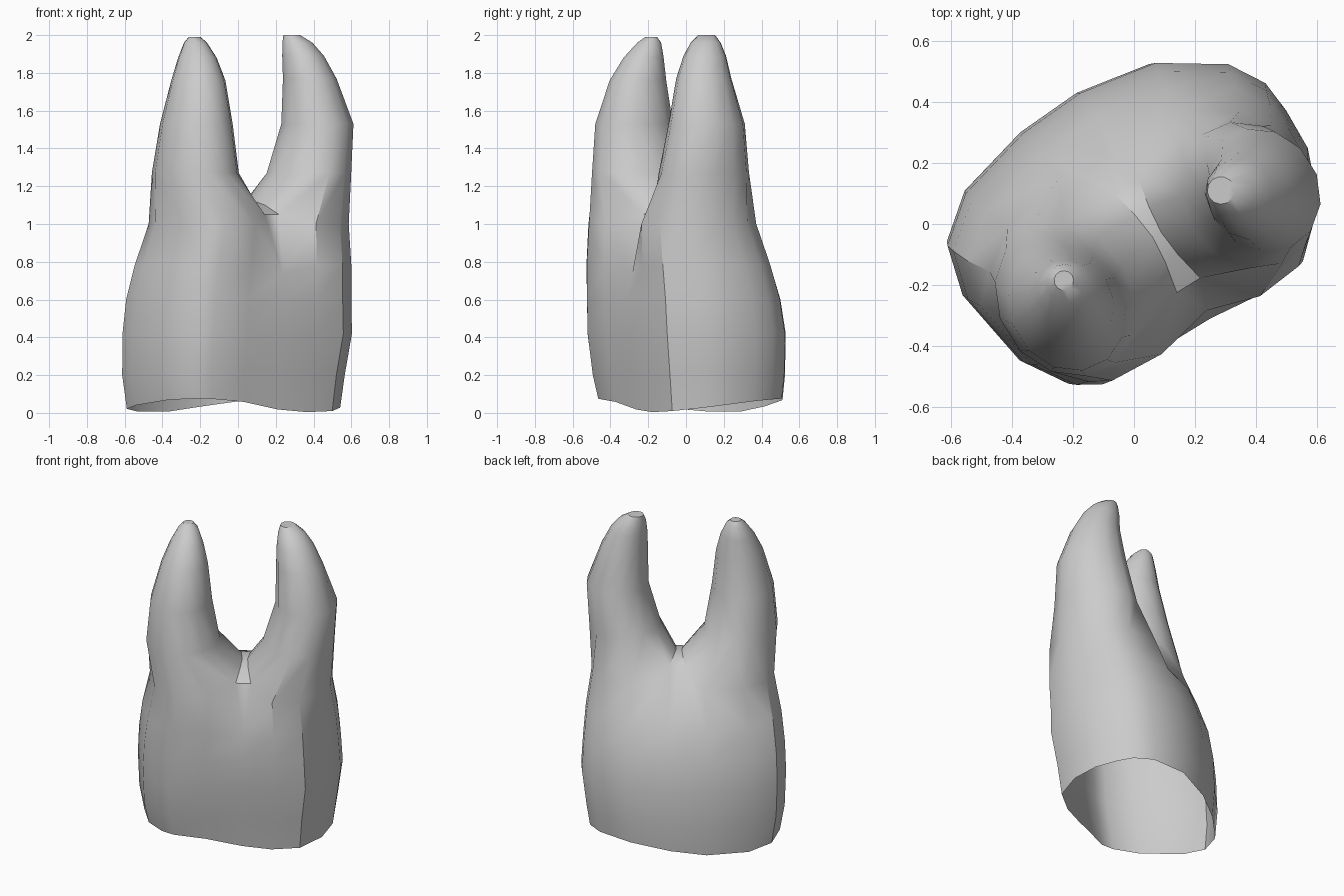
import bpy
import bmesh
from math import sin, cos, pi, radians
from mathutils import Vector, Matrix

cube = bpy.data.objects.get("Cube")
if cube:
    bpy.data.objects.remove(cube)

TURN = Matrix.Rotation(radians(32), 3, 'Z')   # long axis runs diagonally
bm = bmesh.new()

# Crown cross-section along / across the long axis, from the front middle
OUTLINE = [(.05, -.39), (.24, -.4), (.42, -.38), (.555, -.25), (.615, -.09),
           (.62, .05), (.61, .163), (.54, .28), (.34, .41), (.08, .457),
           (-.15, .445), (-.415, .377), (-.556, .264), (-.6, .1),
           (-.555, -.18), (-.463, -.325), (-.386, -.373), (-.18, -.388)]
SIDES = len(OUTLINE)
HALF = SIDES // 2


def place(cx, cy, e, n, z):
    return bm.verts.new(Vector((cx, cy, z)) + TURN @ Vector((e, n, 0)))


def bridge(lower, upper):
    for i in range(len(lower)):
        j = (i + 1) % len(lower)
        bm.faces.new((lower[i], lower[j], upper[j], upper[i]))


# Crown: height, shift, scale along and across; the open rim is wavy
crown_levels = [(.04, -.02, .02, .93, .93), (.2, -.02, .012, .97, .97),
                (.42, 0, 0, 1, 1), (.6, .008, -.015, .985, .97),
                (.78, .03, -.042, .955, .91)]
rings = []
for z, cx, cy, se, sn in crown_levels:
    ring = [place(cx, cy, e * se, n * sn, z) for e, n in OUTLINE]
    rings.append(ring)
for v in rings[0]:
    around = -Vector((1, 0)).angle_signed(v.co.xy)
    v.co.z -= .036 * cos(2 * (around - radians(155)))
for low, high in zip(rings, rings[1:]):
    bridge(low, high)
crown_top = rings[-1]
# Foot of the front groove
crown_top[0].co += TURN @ Vector((0, .04, 0)) - Vector((0, 0, .04))

# Saddle between the roots: a narrow ridge, wider at its ends
saddle = [(-.265, 1.05, .045), (-.16, 1.10, .024), (-.07, 1.12, .016),
          (.02, 1.12, .026), (.115, 1.09, .045)]

# Root levels: height, centre, half width along and across the long axis
right_root = [(1.27, -.225, -.25, .22, .26), (1.53, -.22, -.275, .185, .215),
              (1.76, -.21, -.255, .14, .155), (1.88, -.215, -.225, .1, .11),
              (1.96, -.225, -.195, .06, .065), (1.99, -.23, -.185, .032, .032)]
left_root = [(1.27, .375, .095, .215, .25), (1.53, .42, .11, .185, .21),
             (1.77, .38, .095, .14, .15), (1.89, .345, .1, .11, .115),
             (1.96, .315, .105, .08, .08), (2.0, .285, .11, .045, .045)]


def build_root(side, levels):
    """Grow one root from half of the crown; return its saddle edge."""
    ridge = [place(0, 0, .045 + side * w, n, z) for n, z, w in saddle]
    outer = [ridge[0]]
    for k in range(1, HALF):
        e, n = OUTLINE[side * k]
        outer.append(place(.06, -.075, e * .89, n * .81, 1.0))
    outer.append(ridge[-1])
    below = [crown_top[(side * k) % SIDES] for k in range(HALF + 1)]
    for k in range(HALF):
        bm.faces.new((below[k], below[k + 1], outer[k + 1], outer[k]))
    ring = outer + ridge[-2:0:-1]
    count = len(ring)
    for z, cx, cy, he, hn in levels:
        angles = [(i - HALF / 2) * 2 * pi / count for i in range(count)]
        new = [place(cx, cy, side * cos(a) * he, sin(a) * hn, z) for a in angles]
        bridge(ring, new)
        ring = new
    bm.faces.new(ring)
    return ridge


ridge_right = build_root(-1, right_root)
ridge_left = build_root(1, left_root)
for i in range(len(saddle) - 1):
    bm.faces.new((ridge_right[i], ridge_left[i], ridge_left[i + 1], ridge_right[i + 1]))
# Small grooves where the saddle runs down onto the crown
bm.faces.new((crown_top[0], ridge_left[0], ridge_right[0]))
bm.faces.new((crown_top[HALF], ridge_right[-1], ridge_left[-1]))
bmesh.ops.recalc_face_normals(bm, faces=bm.faces)

mesh = bpy.data.meshes.new("two_root_tooth")
bm.to_mesh(mesh)
bm.free()
tooth = bpy.data.objects.new("two_root_tooth", mesh)
bpy.context.collection.objects.link(tooth)

# Single plain grey
grey = bpy.data.materials.new("plain grey")
grey.use_nodes = True
colour = (.6, .6, .6, 1)
grey.diffuse_color = colour
grey.node_tree.nodes["Principled BSDF"].inputs["Base Color"].default_value = colour
mesh.materials.append(grey)

bpy.ops.object.select_all(action='DESELECT')
tooth.select_set(True)
bpy.context.view_layer.objects.active = tooth
bpy.ops.object.shade_smooth_by_angle(angle=radians(35))
